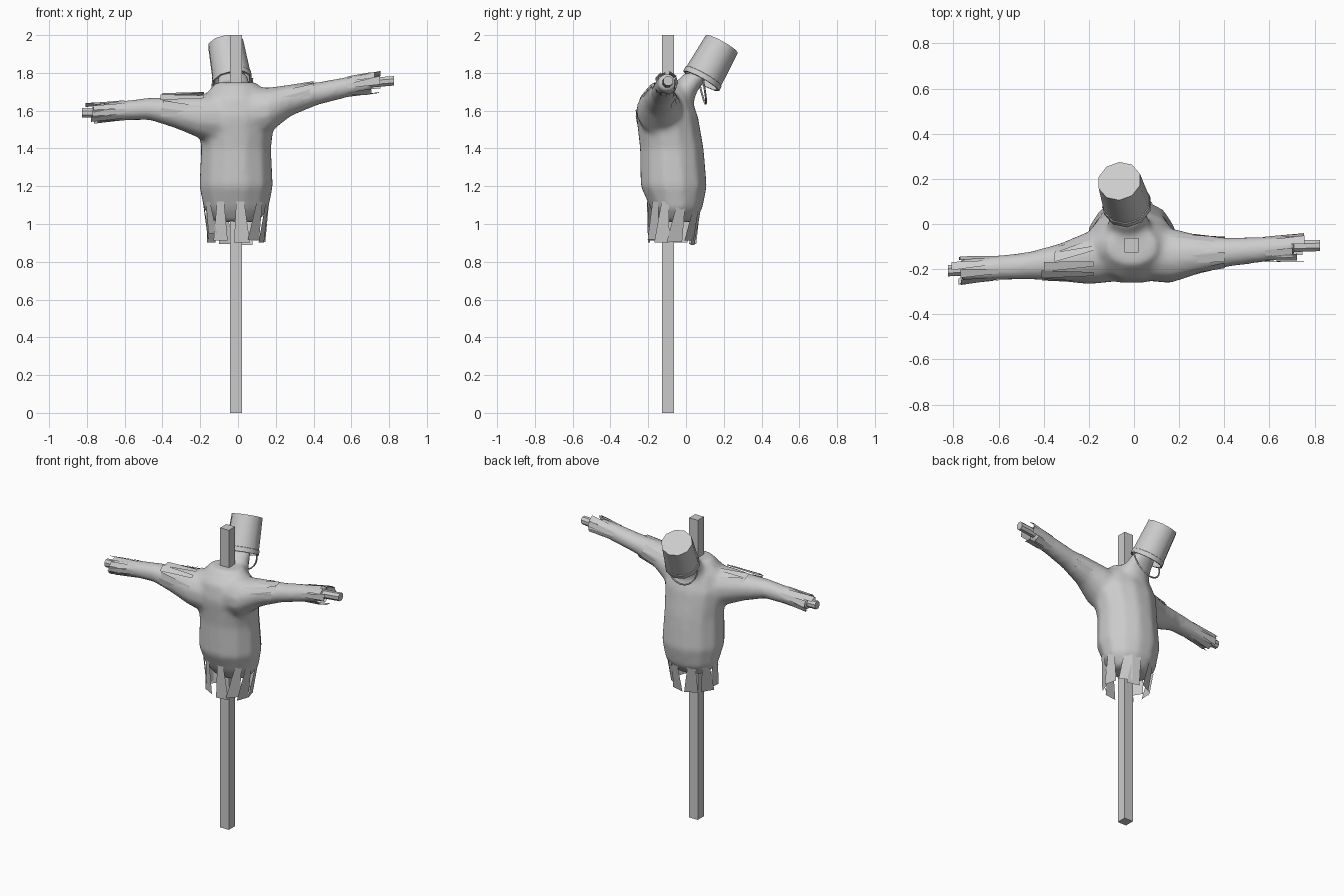
import bpy, bmesh, math, random
from mathutils import Vector

random.seed(4)
X, Y, Z = Vector((1, 0, 0)), Vector((0, 1, 0)), Vector((0, 0, 1))
if "Cube" in bpy.data.objects:
    bpy.data.objects.remove(bpy.data.objects["Cube"])

grey = bpy.data.materials.new("plain_grey")
grey.use_nodes = True
grey.diffuse_color = (0.6, 0.6, 0.6, 1)
grey.node_tree.nodes["Principled BSDF"].inputs["Base Color"].default_value = (0.6, 0.6, 0.6, 1)


def finish(bm, name, angle=None):
    mesh = bpy.data.meshes.new(name)
    bm.to_mesh(mesh)
    bm.free()
    obj = bpy.data.objects.new(name, mesh)
    bpy.context.collection.objects.link(obj)
    mesh.materials.append(grey)
    if angle:
        bpy.ops.object.select_all(action="DESELECT")
        obj.select_set(True)
        bpy.context.view_layer.objects.active = obj
        bpy.ops.object.shade_smooth_by_angle(angle=math.radians(angle))
    return obj


def loft(bm, rings, u, v, n=12):
    """Closed tube through rings of (centre, radius along u, radius along v)."""
    loops = []
    for c, a, b in rings:
        angles = [math.tau * (i + 0.5) / n for i in range(n)]
        loops.append([bm.verts.new(Vector(c) + u * a * math.cos(t) + v * b * math.sin(t))
                      for t in angles])
    faces = [bm.faces.new(loops[0]), bm.faces.new(loops[-1])]
    for lo, hi in zip(loops, loops[1:]):
        for i in range(n):
            j = (i + 1) % n
            faces.append(bm.faces.new((lo[i], lo[j], hi[j], hi[i])))
    bmesh.ops.recalc_face_normals(bm, faces=faces)


def fringe(name, start, end, u, v, r0, r1, count, width, ragged, arc=(0, 360)):
    """Ragged cloth strips flaring from a start ellipse to an end ellipse."""
    bm = bmesh.new()
    start, end = Vector(start), Vector(end)
    for i in range(count):
        t = math.radians(arc[0] + (arc[1] - arc[0]) * (i + 0.5) / count)
        t += random.uniform(-0.12, 0.12)
        radial = lambda r: u * r[0] * math.cos(t) + v * r[1] * math.sin(t)
        side = (v * math.cos(t) - u * math.sin(t)) * width / 2
        a = start + radial(r0)
        b = end + radial(r1) + (start - end) * random.uniform(0, ragged)
        skew = side * random.uniform(-0.4, 0.4)
        bm.faces.new([bm.verts.new(p) for p in
                      (a - side * 0.5, a + side * 0.5, b + side + skew, b - side + skew)])
    return finish(bm, name)


# Square post
bm = bmesh.new()
h = 0.032 * math.sqrt(2)
loft(bm, [((-0.011, -0.095, z), h, h) for z in (0, 2)], X, Y, 4)
finish(bm, "post", 30)

# Stuffed body: torso, hunched neck and both arms fused into one cloth surface
bm = bmesh.new()
loft(bm, [((-0.01, -0.05, 1.01), 0.12, 0.09), ((-0.01, -0.05, 1.08), 0.175, 0.14),
          ((-0.01, -0.065, 1.2), 0.2, 0.18), ((-0.01, -0.075, 1.4), 0.19, 0.173),
          ((-0.01, -0.1, 1.57), 0.21, 0.168), ((-0.01, -0.11, 1.67), 0.18, 0.14),
          ((-0.01, -0.1, 1.75), 0.11, 0.08)], X, Y)
loft(bm, [((-0.01, -0.08, 1.6), 0.13, 0.11), ((-0.02, -0.02, 1.7), 0.1, 0.08),
          ((-0.03, 0.06, 1.8), 0.075, 0.07)], X, Y)
loft(bm, [((0, -0.12, 1.58), 0.13, 0.15), ((0.16, -0.14, 1.6), 0.125, 0.125),
          ((0.28, -0.135, 1.655), 0.09, 0.085), ((0.42, -0.125, 1.69), 0.066, 0.062),
          ((0.58, -0.112, 1.725), 0.058, 0.056), ((0.71, -0.1, 1.75), 0.05, 0.05)], Y, Z)
loft(bm, [((0, -0.12, 1.55), 0.13, 0.15), ((-0.2, -0.15, 1.57), 0.12, 0.12),
          ((-0.33, -0.17, 1.59), 0.085, 0.085), ((-0.47, -0.185, 1.61), 0.062, 0.06),
          ((-0.62, -0.195, 1.6), 0.056, 0.052), ((-0.77, -0.205, 1.587), 0.05, 0.045)], Y, Z)
body = finish(bm, "stuffed_body")
remesh = body.modifiers.new("fuse", "REMESH")
remesh.mode = "VOXEL"
remesh.voxel_size = 0.016
remesh.use_smooth_shade = True
soften = body.modifiers.new("soften", "SMOOTH")
soften.factor = 0.5
soften.iterations = 8

# Crossbar ends poking out of the sleeves
for name, a, b in (("left_stick", (0.66, -0.1, 1.745), (0.825, -0.095, 1.758)),
                   ("right_stick", (-0.7, -0.2, 1.59), (-0.825, -0.207, 1.588))):
    bm = bmesh.new()
    loft(bm, [(a, 0.028, 0.028), (b, 0.027, 0.027)], Y, Z, 8)
    finish(bm, name, 40)

# Torn cloth at cuffs, shoulders and waist
fringe("left_cuff", (0.58, -0.112, 1.727), (0.76, -0.105, 1.753), Y, Z,
       (0.055, 0.053), (0.06, 0.056), 9, 0.045, 0.4)
fringe("right_cuff", (-0.6, -0.195, 1.602), (-0.815, -0.21, 1.582), Y, Z,
       (0.054, 0.052), (0.058, 0.05), 9, 0.042, 0.4)
fringe("left_shoulder_rags", (0.14, -0.14, 1.63), (0.42, -0.125, 1.69), Y, Z,
       (0.11, 0.085), (0.07, 0.068), 8, 0.045, 0.3, (-60, 240))
fringe("right_shoulder_rags", (-0.18, -0.15, 1.59), (-0.42, -0.18, 1.61), Y, Z,
       (0.11, 0.11), (0.07, 0.08), 7, 0.045, 0.3, (-10, 210))
fringe("waist_rags", (-0.01, -0.06, 1.12), (-0.01, -0.08, 0.885), X, Y,
       (0.175, 0.145), (0.145, 0.12), 11, 0.085, 0.28)

# Upturned bucket head, tilted back, with a hollow mouth
top, mouth = Vector((-0.065, 0.19, 1.953)), Vector((-0.03, 0.08, 1.757))
axis = (mouth - top).normalized()
u = (X - axis * X.dot(axis)).normalized()
v = axis.cross(u)
bm = bmesh.new()
loft(bm, [(top, 0.097, 0.097), (mouth - axis * 0.03, 0.105, 0.105),
          (mouth - axis * 0.028, 0.109, 0.109), (mouth, 0.109, 0.109),
          (mouth, 0.098, 0.098), (mouth - axis * 0.06, 0.095, 0.095)], u, v, 10)
finish(bm, "bucket", 40)

# Wire handle hanging under the bucket
curve = bpy.data.curves.new("bucket_handle", "CURVE")
curve.dimensions = "3D"
curve.bevel_depth = 0.005
curve.bevel_resolution = 1
spline = curve.splines.new("POLY")
spline.points.add(12)
for i, point in enumerate(spline.points):
    t = math.pi * i / 12
    p = mouth + u * 0.108 * math.cos(t) + Vector((0, 0.025, -0.12)) * math.sin(t)
    point.co = (*p, 1)
curve.materials.append(grey)
bpy.context.collection.objects.link(bpy.data.objects.new("bucket_handle", curve))
